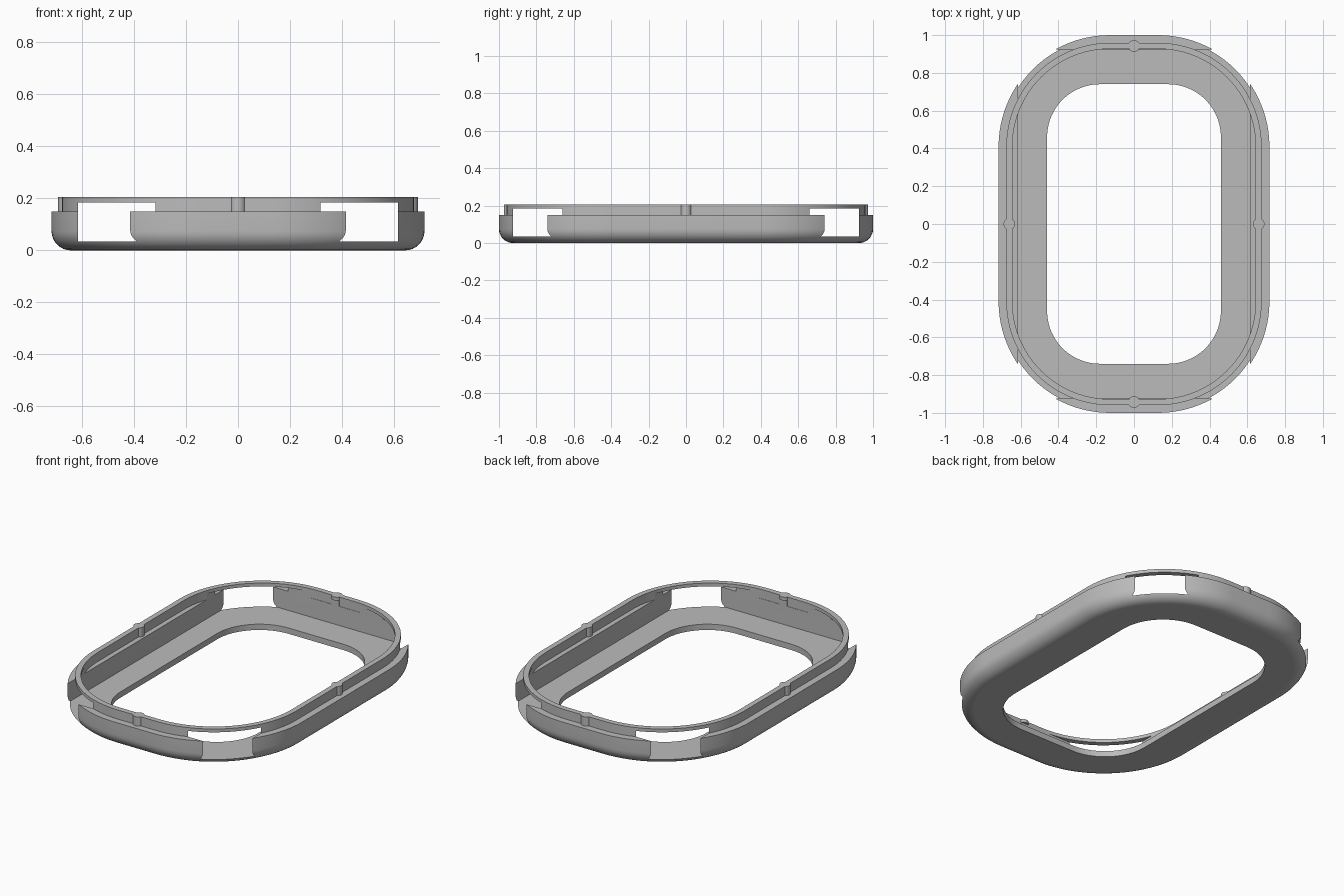
import bpy, bmesh, math

cube = bpy.data.objects.get("Cube")
if cube:
    bpy.data.objects.remove(cube, do_unlink=True)

HALF_X, HALF_Y, CORNER = 0.717, 1.0, 0.59      # outer footprint
RIM_Z, LIP_Z, FLOOR_Z = 0.15, 0.205, 0.035     # main heights
FILLET = 0.075
LIP_OUT, LIP_IN = 0.041, 0.073                 # lip insets from the footprint

grey = bpy.data.materials.new("plain grey")
grey.use_nodes = True
colour = (0.5, 0.5, 0.5, 1)
grey.diffuse_color = colour
grey.node_tree.nodes["Principled BSDF"].inputs["Base Color"].default_value = colour


def outline(hx, hy, r, segments=24):
    """Points of a rounded rectangle, anticlockwise."""
    points = []
    for quarter, (sx, sy) in enumerate([(1, 1), (-1, 1), (-1, -1), (1, -1)]):
        for i in range(segments + 1):
            a = (quarter + i / segments) * math.pi / 2
            points.append((sx * (hx - r) + r * math.cos(a),
                           sy * (hy - r) + r * math.sin(a)))
    return points


def loft(name, hx, hy, r, rings):
    """Closed solid through rounded-rectangle rings of (inset, z)."""
    bm = bmesh.new()
    loops = [[bm.verts.new((x, y, z)) for x, y in outline(hx - d, hy - d, r - d)]
             for d, z in rings]
    bm.faces.new(loops[0][::-1])
    for low, high in zip(loops, loops[1:]):
        for i in range(len(low)):
            j = (i + 1) % len(low)
            bm.faces.new((low[i], low[j], high[j], high[i]))
    bm.faces.new(loops[-1])
    return to_object(name, bm)


def to_object(name, bm):
    bmesh.ops.recalc_face_normals(bm, faces=bm.faces)
    mesh = bpy.data.meshes.new(name)
    bm.to_mesh(mesh)
    bm.free()
    mesh.materials.append(grey)
    obj = bpy.data.objects.new(name, mesh)
    bpy.context.collection.objects.link(obj)
    return obj


def combine(target, tool, operation):
    mod = target.modifiers.new(tool.name, 'BOOLEAN')
    mod.object, mod.operation, mod.solver = tool, operation, 'EXACT'
    bpy.context.view_layer.objects.active = target
    bpy.ops.object.modifier_apply(modifier=mod.name)
    bpy.data.objects.remove(tool, do_unlink=True)


# Frame body: filleted bottom, outer wall, and the stepped-in lip
profile = []
for i in range(9):
    a = i / 8 * math.pi / 2
    profile.append((FILLET * (1 - math.sin(a)), FILLET * (1 - math.cos(a))))
profile += [(0, RIM_Z), (LIP_OUT, RIM_Z), (LIP_OUT, LIP_Z),
            (LIP_IN, LIP_Z), (LIP_IN, RIM_Z)]
frame = loft("bezel_frame", HALF_X, HALF_Y, CORNER, profile)

# Small round snap bumps in the middle of each side of the lip
middle = (LIP_OUT + LIP_IN) / 2
for x, y in [(1, 0), (-1, 0), (0, 1), (0, -1)]:
    bm = bmesh.new()
    bmesh.ops.create_cone(bm, cap_ends=True, segments=16, radius1=0.031,
                          radius2=0.031, depth=LIP_Z - RIM_Z + 0.01)
    bmesh.ops.translate(bm, verts=bm.verts, vec=(
        x * (HALF_X - middle), y * (HALF_Y - middle), (LIP_Z + RIM_Z - 0.01) / 2))
    combine(frame, to_object("snap_bump", bm), 'UNION')

# Square-cornered cavity, which breaks through the wall at the corners
bm = bmesh.new()
bmesh.ops.create_cube(bm, size=1)
cavity_top = 0.185
bmesh.ops.scale(bm, verts=bm.verts, vec=(1.23, 1.85, cavity_top - FLOOR_Z))
bmesh.ops.translate(bm, verts=bm.verts, vec=(0, 0, (cavity_top + FLOOR_Z) / 2))
combine(frame, to_object("cavity_cutter", bm), 'DIFFERENCE')

# Rounded opening through the floor
opening = loft("opening_cutter", 0.46, 0.74, 0.28, [(0, -0.1), (0, 0.1)])
combine(frame, opening, 'DIFFERENCE')

# Smooth curves, flat level faces
frame.select_set(True)
bpy.context.view_layer.objects.active = frame
bpy.ops.object.shade_smooth_by_angle(angle=math.radians(30))
for face in frame.data.polygons:
    if abs(face.normal.z) > 0.999:
        face.use_smooth = False
